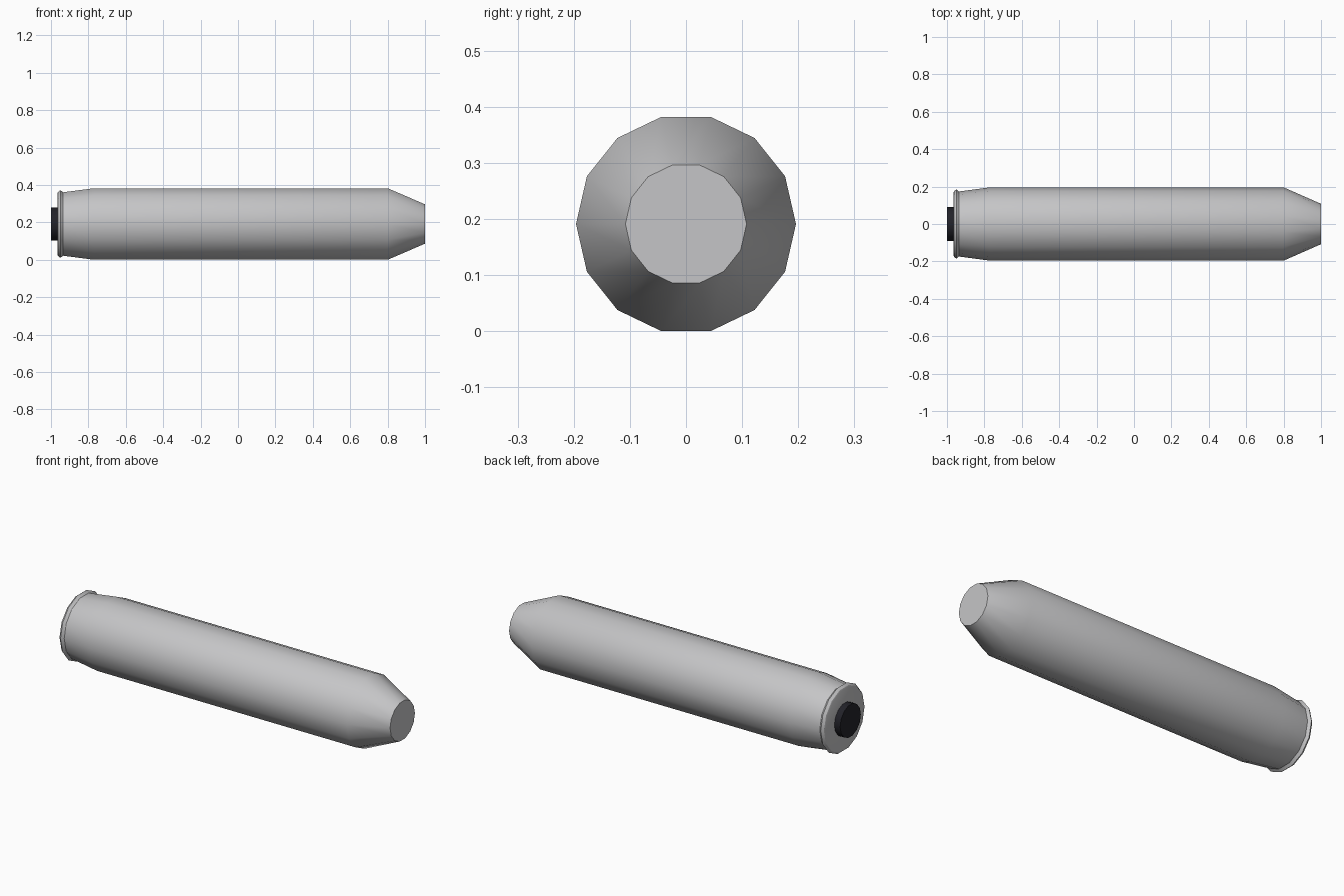
import bpy, bmesh, math

if "Cube" in bpy.data.objects:
    bpy.data.objects.remove(bpy.data.objects["Cube"])

SIDES = 14
CZ = 0.191


def material(name, rgb):
    m = bpy.data.materials.new(name)
    m.diffuse_color = (*rgb, 1)
    m.use_nodes = True
    m.node_tree.nodes["Principled BSDF"].inputs["Base Color"].default_value = m.diffuse_color
    return m


def lathe(name, profile, mat):
    """Revolve (x, radius) points around the long axis and cap both ends."""
    bm = bmesh.new()
    rings = []
    for x, r in profile:
        rings.append([bm.verts.new((x, r * math.cos(2 * math.pi * i / SIDES),
                                    CZ + r * math.sin(2 * math.pi * i / SIDES)))
                      for i in range(SIDES)])
    for a, b in zip(rings, rings[1:]):
        for i in range(SIDES):
            j = (i + 1) % SIDES
            bm.faces.new((a[i], a[j], b[j], b[i]))
    bm.faces.new(rings[0])
    bm.faces.new(rings[-1])
    bmesh.ops.recalc_face_normals(bm, faces=bm.faces)
    me = bpy.data.meshes.new(name)
    bm.to_mesh(me)
    bm.free()
    me.materials.append(mat)
    ob = bpy.data.objects.new(name, me)
    bpy.context.collection.objects.link(ob)
    bpy.ops.object.select_all(action='DESELECT')
    ob.select_set(True)
    bpy.context.view_layer.objects.active = ob
    bpy.ops.object.shade_smooth_by_angle(angle=math.radians(30))
    return ob


grey = material("light grey metal", (0.56, 0.56, 0.57))
black = material("near black", (0.016, 0.016, 0.022))

# Casing: rear rim, slight rear taper, straight barrel, blunt nose cone
lathe("casing", [(-0.965, 0.168), (-0.962, 0.176), (-0.949, 0.186),
                 (-0.937, 0.175), (-0.935, 0.174),
                 (-0.77, 0.196), (0.80, 0.196), (1.0, 0.108)], grey)

# Dark rear plug
lathe("rear_plug", [(-1.0, 0.09), (-0.96, 0.09)], black)
